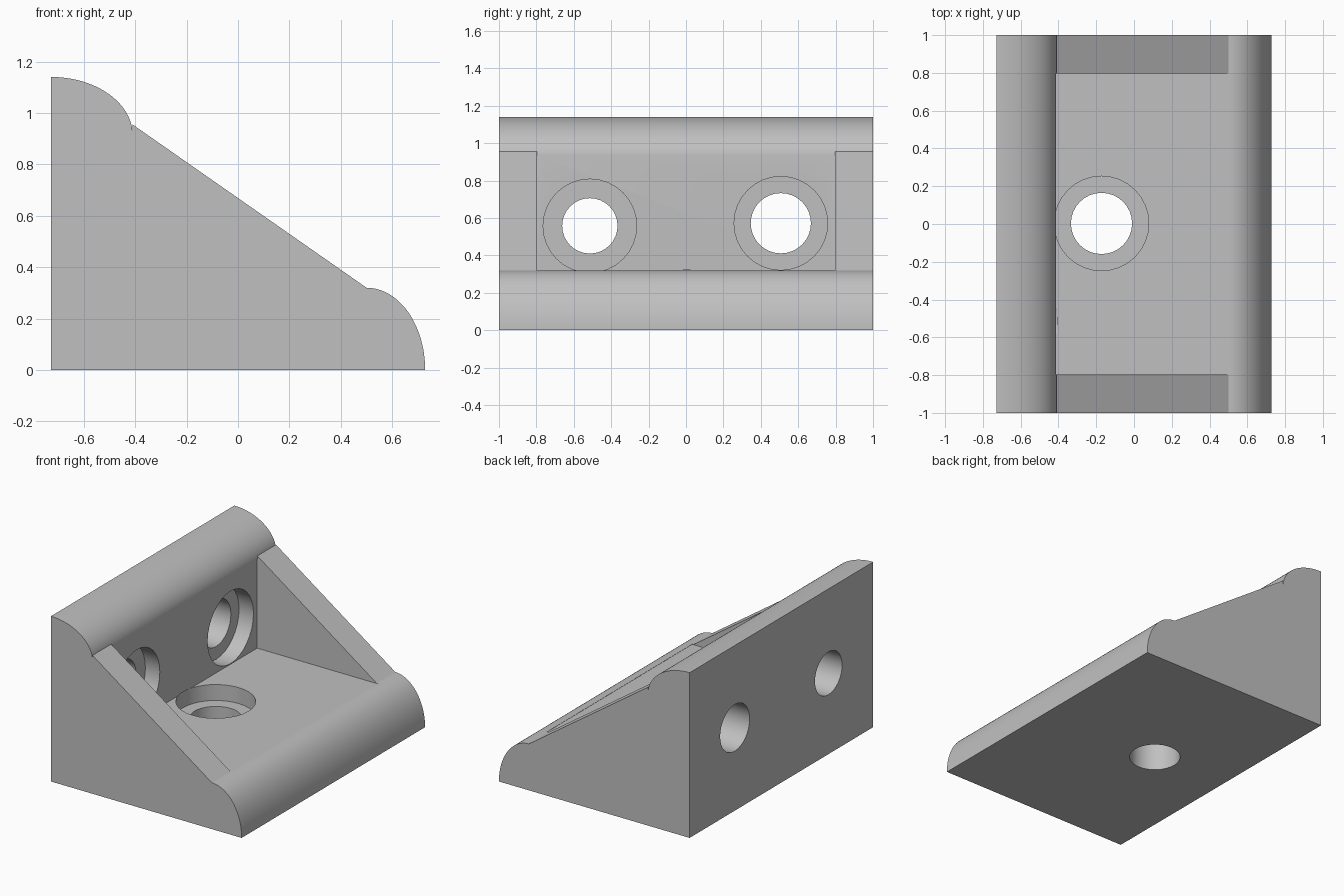
import bpy, bmesh
from math import pi, sin, cos, radians
from mathutils import Matrix

if "Cube" in bpy.data.objects:
    bpy.data.objects.remove(bpy.data.objects["Cube"], do_unlink=True)

grey = bpy.data.materials.new("plain grey")
grey.use_nodes = True
colour = (0.53, 0.53, 0.53, 1)
grey.diffuse_color = colour
grey.node_tree.nodes["Principled BSDF"].inputs["Base Color"].default_value = colour


def make_object(name, bm):
    bmesh.ops.recalc_face_normals(bm, faces=bm.faces)
    mesh = bpy.data.meshes.new(name)
    bm.to_mesh(mesh)
    bm.free()
    mesh.materials.append(grey)
    obj = bpy.data.objects.new(name, mesh)
    bpy.context.collection.objects.link(obj)
    return obj


def prism(name, profile, half_width):
    """Extrude an x-z outline along y."""
    bm = bmesh.new()
    face = bm.faces.new([bm.verts.new((x, -half_width, z)) for x, z in profile])
    side = bmesh.ops.extrude_face_region(bm, geom=[face])["geom"]
    verts = [v for v in side if isinstance(v, bmesh.types.BMVert)]
    bmesh.ops.translate(bm, verts=verts, vec=(0, 2 * half_width, 0))
    return make_object(name, bm)


def cylinder(name, radius, start, end, place, axis):
    """Cylinder from start to end along x or z, centred on place."""
    bm = bmesh.new()
    bmesh.ops.create_cone(bm, cap_ends=True, segments=32, radius1=radius,
                          radius2=radius, depth=end - start)
    bmesh.ops.translate(bm, verts=bm.verts, vec=(0, 0, (start + end) / 2))
    if axis == "x":
        bm.transform(Matrix.Rotation(pi / 2, 4, "Y"))
    bm.transform(Matrix.Translation(place))
    return make_object(name, bm)


def quarter(cx, cz, rx, rz, steps=24):
    """Quarter ellipse from its right end up to its top."""
    return [(cx + rx * cos(pi / 2 * i / steps), cz + rz * sin(pi / 2 * i / steps))
            for i in range(steps + 1)]


def cut(target, cutter):
    cutter.hide_render = True
    mod = target.modifiers.new("cut", "BOOLEAN")
    mod.operation = "DIFFERENCE"
    mod.solver = "EXACT"
    mod.object = cutter
    bpy.context.view_layer.objects.active = target
    bpy.ops.object.modifier_apply(modifier=mod.name)
    bpy.data.objects.remove(cutter, do_unlink=True)


# Solid bracket with rounded front lip, sloping sides and rounded top lip
back, wall, floor = -0.728, -0.412, 0.318
outline = [(back, 0)] + quarter(0.5, 0, 0.228, 0.32)
outline += [(-0.41, 0.955)] + quarter(back, 0.915, 0.318, 0.225)
bracket = prism("corner_bracket", outline, 1)

# Pocket between the two side ribs
pocket = [(wall, floor), (0.51, floor), (0.51, 0.4), (wall, 1.05)]
cut(bracket, prism("pocket_cutter", pocket, 0.797))

# Counterbored screw holes: two in the wall, one in the floor
bore, depth = 0.25, 0.11
for y, z, radius in ((-0.514, 0.558, 0.148), (0.507, 0.572, 0.161)):
    cut(bracket, cylinder("wall_bore", bore, wall - depth, wall + 0.005, (0, y, z), "x"))
    cut(bracket, cylinder("wall_hole", radius, back - 0.1, wall, (0, y, z), "x"))
spot = (-0.172, 0.003, 0)
cut(bracket, cylinder("floor_bore", bore, floor - depth, floor + 0.005, spot, "z"))
cut(bracket, cylinder("floor_hole", 0.162, -0.1, floor, spot, "z"))

# Smooth the lips and bores, keep the edges crisp
bpy.ops.object.select_all(action="DESELECT")
bracket.select_set(True)
bpy.context.view_layer.objects.active = bracket
bpy.ops.object.shade_smooth_by_angle(angle=radians(14))
